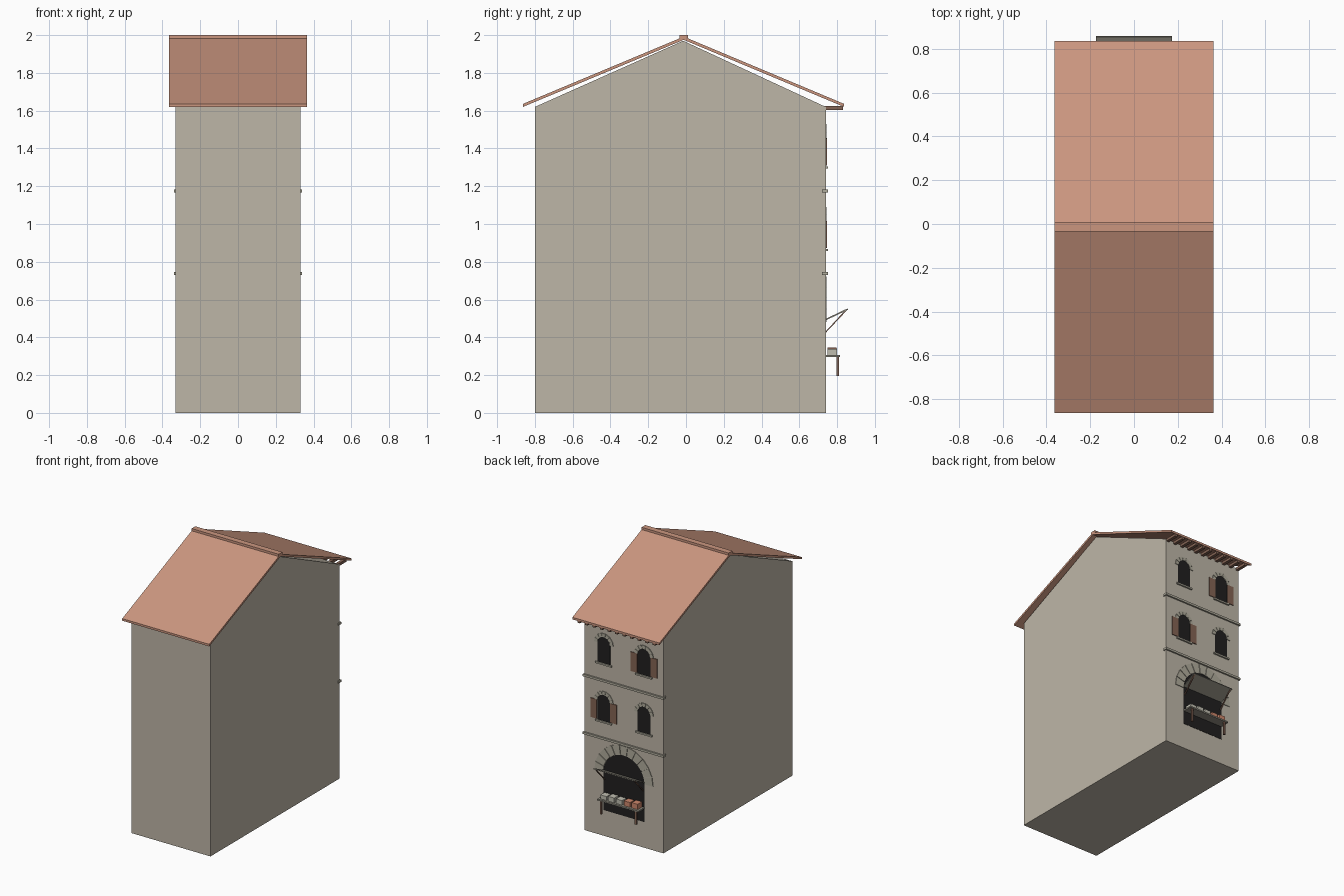
import bpy, bmesh
from math import pi, sin, cos
from mathutils import Vector

if "Cube" in bpy.data.objects:
    bpy.data.objects.remove(bpy.data.objects["Cube"])


def mat(name, r, g, b):
    lin = lambda c: ((c / 255 + 0.055) / 1.055) ** 2.4 if c > 10 else c / 3294
    m = bpy.data.materials.new(name)
    m.diffuse_color = (lin(r), lin(g), lin(b), 1)
    m.use_nodes = True
    m.node_tree.nodes["Principled BSDF"].inputs["Base Color"].default_value = m.diffuse_color
    return m


PLASTER = mat("plaster", 190, 182, 167)
TILE = mat("roof tile", 203, 150, 127)
STONE = mat("trim stone", 176, 172, 156)
DARK = mat("dark opening", 32, 31, 31)
WOOD = mat("brown wood", 132, 100, 84)
GREY_WOOD = mat("weathered wood", 146, 142, 130)
CLAY = mat("clay goods", 205, 135, 108)
PALE = mat("pale goods", 192, 190, 176)

WALL = 0.74  # y of the shop facade


def solids(name, parts, material):
    """Each part is (outline points, extrusion vector); all joined in one object."""
    bm = bmesh.new()
    for pts, vec in parts:
        a = [bm.verts.new(p) for p in pts]
        b = [bm.verts.new(Vector(p) + Vector(vec)) for p in pts]
        bm.faces.new(a)
        bm.faces.new(b[::-1])
        for i in range(len(a)):
            j = (i + 1) % len(a)
            bm.faces.new((a[j], a[i], b[i], b[j]))
    bmesh.ops.recalc_face_normals(bm, faces=bm.faces)
    me = bpy.data.meshes.new(name)
    bm.to_mesh(me)
    bm.free()
    me.materials.append(material)
    ob = bpy.data.objects.new(name, me)
    bpy.context.collection.objects.link(ob)
    return ob


def box(x0, x1, y0, y1, z0, z1):
    return [(x0, y0, z0), (x1, y0, z0), (x1, y1, z0), (x0, y1, z0)], (0, 0, z1 - z0)


def along_x(yz, x0, x1):
    return [(x0, y, z) for y, z in yz], (x1 - x0, 0, 0)


def arch_plate(x, z0, spring, r, n=16):
    arc = [(x + r * cos(pi * i / n), WALL - 0.002, spring + r * sin(pi * i / n)) for i in range(n + 1)]
    return [(x + r, WALL - 0.002, z0)] + arc + [(x - r, WALL - 0.002, z0)], (0, 0.004, 0)


def arch_stones(x, spring, r0, r1, n, depth):
    parts = []
    for i in range(n):
        a, b = pi * (i + 0.04) / n, pi * (i + 0.96) / n
        ring = [(r0, a), (r1, a), (r1, b), (r0, b)]
        parts.append(([(x + r * cos(t), WALL - 0.002, spring + r * sin(t)) for r, t in ring], (0, depth, 0)))
    return parts


# House body with gable ends
solids("house_body", [along_x([(-0.80, 0), (WALL, 0), (WALL, 1.62), (-0.015, 1.97), (-0.80, 1.62)], -0.33, 0.33)], PLASTER)

# Roof slopes and ridge cap
RX = 0.364
solids("roof_front_slope", [along_x([(-0.863, 1.62), (-0.012, 1.975), (-0.012, 1.992), (-0.863, 1.636)], -RX, RX)], TILE)
solids("roof_back_slope", [along_x([(0.837, 1.62), (-0.012, 1.975), (-0.012, 1.992), (0.837, 1.636)], -RX, RX)], TILE)
solids("ridge_cap", [box(-RX, RX, -0.034, 0.010, 1.978, 2.0)], TILE)

# Rafter ends under the back eave
solids("rafter_ends", [box(x - 0.011, x + 0.011, WALL - 0.01, 0.832, 1.604, 1.624)
                       for x in [-0.315 + 0.063 * i for i in range(11)]], WOOD)

# Floor bands
solids("floor_bands", [box(-0.338, 0.338, WALL - 0.02, 0.752, z, z + 0.016) for z in (0.729, 1.166)], STONE)

# Arched windows with sills, stone heads and some shutters
for label, x, z, open_shutters in (("lower_left", 0.168, 0.868, True), ("lower_right", -0.168, 0.868, False),
                                   ("upper_left", 0.168, 1.305, False), ("upper_right", -0.168, 1.305, True)):
    spring = z + 0.145
    solids(label + "_window", [arch_plate(x, z, spring, 0.053, 10)], DARK)
    solids(label + "_window_arch", arch_stones(x, spring, 0.053, 0.080, 7, 0.007), STONE)
    solids(label + "_sill", [box(x - 0.068, x + 0.068, WALL - 0.002, 0.752, z - 0.012, z)], STONE)
    if open_shutters:
        solids(label + "_shutters", [box(x + s * 0.083 - 0.027, x + s * 0.083 + 0.027, WALL - 0.002, 0.746,
                                         z + 0.004, spring + 0.004) for s in (-1, 1)], WOOD)

# Shop opening with stone arch
solids("shop_opening", [arch_plate(0, 0.195, 0.48, 0.172)], DARK)
solids("shop_arch", arch_stones(0, 0.48, 0.174, 0.245, 11, 0.007), STONE)

# Raised awning board and its two struts
solids("awning", [along_x([(WALL, 0.490), (0.858, 0.546), (0.855, 0.553), (WALL, 0.498)], -0.173, 0.173)], GREY_WOOD)
solids("awning_struts", [along_x([(WALL, 0.424), (WALL, 0.432), (0.848, 0.549), (0.852, 0.543)],
                                 s * 0.162 - 0.004, s * 0.162 + 0.004) for s in (-1, 1)], WOOD)

# Sales counter
solids("counter_top", [box(-0.172, 0.172, WALL, 0.815, 0.295, 0.306)], GREY_WOOD)
solids("counter_legs", [box(s * 0.145 - 0.007, s * 0.145 + 0.007, 0.798, 0.811, 0.195, 0.295) for s in (-1, 1)], WOOD)

# Goods on the counter
solids("pale_goods", [box(x - 0.025, x + 0.025, 0.750, 0.800, 0.306, 0.306 + h)
                      for x, h in ((0.13, 0.030), (0.065, 0.036), (0.0, 0.034))], PALE)
solids("clay_goods", [box(x - 0.025, x + 0.025, 0.748, 0.798, 0.306, 0.306 + h)
                      for x, h in ((-0.065, 0.036), (-0.13, 0.040))], CLAY)
